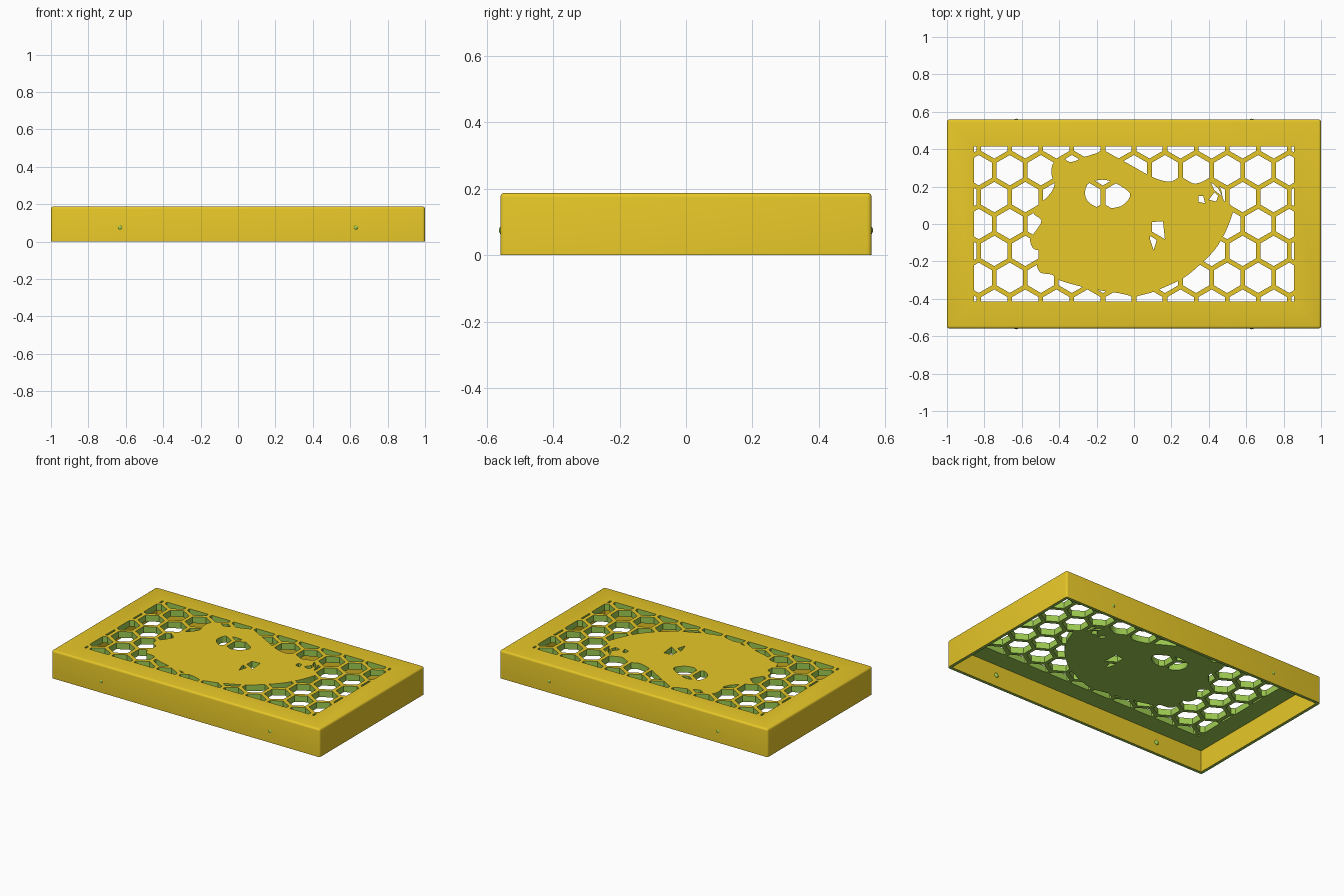
import bpy, bmesh, math
from mathutils import Vector

cube = bpy.data.objects.get("Cube")
if cube:
    bpy.data.objects.remove(cube, do_unlink=True)

W, D, H = 1.0, 0.559, 0.188      # half width, half depth, height
WALL, PLATE = 0.02, 0.042        # side wall and top plate thickness
PITCH, BAR = 0.166, 0.025        # honeycomb spacing and bar width


def material(name, rgb):
    m = bpy.data.materials.new(name)
    m.use_nodes = True
    m.diffuse_color = (*rgb, 1)
    m.node_tree.nodes["Principled BSDF"].inputs["Base Color"].default_value = (*rgb, 1)
    return m


gold = material("gold", (0.947, 0.679, 0.025))
green = material("green", (0.337, 0.597, 0.082))


def to_object(name, bm):
    bmesh.ops.recalc_face_normals(bm, faces=bm.faces)
    me = bpy.data.meshes.new(name)
    bm.to_mesh(me)
    bm.free()
    ob = bpy.data.objects.new(name, me)
    bpy.context.collection.objects.link(ob)
    return ob


def add_box(bm, x, y, z0, z1):
    verts = bmesh.ops.create_cube(bm, size=1)["verts"]
    for v in verts:
        v.co = Vector((v.co.x * 2 * x, v.co.y * 2 * y, z0 + (v.co.z + 0.5) * (z1 - z0)))


def box(name, x, y, z0, z1):
    bm = bmesh.new()
    add_box(bm, x, y, z0, z1)
    return to_object(name, bm)


def prisms(name, outlines, z0, z1):
    bm = bmesh.new()
    for pts in outlines:
        face = bm.faces.new([bm.verts.new((x, y, z0)) for x, y in pts])
        top = bmesh.ops.extrude_face_region(bm, geom=[face])["geom"]
        for v in top:
            if isinstance(v, bmesh.types.BMVert):
                v.co.z = z1
    return to_object(name, bm)


def rounded(pts, steps=3):
    """Closed smooth outline through the points."""
    out, n = [], len(pts)
    p = [Vector(q) for q in pts]
    for i in range(n):
        a, b, c, d = p[i - 1], p[i], p[(i + 1) % n], p[(i + 2) % n]
        for s in range(steps):
            t = s / steps
            out.append(0.5 * (2 * b + (c - a) * t + (2 * a - 5 * b + 4 * c - d) * t * t
                              + (3 * b - a - 3 * c + d) * t ** 3))
    return out


def boolean(target, tool, operation):
    mod = target.modifiers.new("cut", 'BOOLEAN')
    mod.operation, mod.solver, mod.object = operation, 'EXACT', tool
    bpy.context.view_layer.update()
    dg = bpy.context.evaluated_depsgraph_get()
    me = bpy.data.meshes.new_from_object(target.evaluated_get(dg))
    target.modifiers.clear()
    target.data = me
    bpy.data.objects.remove(tool, do_unlink=True)


# Silhouette panel with openings that let the honeycomb show
silhouette = [
    (-.16, .385), (-.10, .36), (0, .305), (.09, .255), (.17, .228), (.26, .228),
    (.33, .215), (.40, .235), (.46, .195), (.48, .125), (.53, .09), (.515, .02),
    (.48, -.06), (.43, -.14), (.35, -.22), (.27, -.285), (.17, -.335), (.08, -.37),
    (0, -.385), (-.08, -.37), (-.18, -.355), (-.28, -.335), (-.40, -.30), (-.44, -.27),
    (-.50, -.26), (-.52, -.21), (-.50, -.15), (-.54, -.13), (-.555, -.08), (-.52, -.03),
    (-.495, .02), (-.54, .06), (-.50, .11), (-.45, .16), (-.425, .21), (-.44, .26),
    (-.435, .32), (-.39, .36), (-.34, .33), (-.26, .36)]
openings = [
    rounded([(-.26, .145), (-.25, .21), (-.19, .235), (-.13, .23), (-.05, .19),
             (-.02, .15), (-.07, .095), (-.16, .085), (-.22, .10)]),
    [(.09, .01), (.155, .015), (.165, -.08), (.125, -.075), (.105, -.14), (.085, -.08)],
    [(.34, .15), (.37, .15), (.38, .11), (.34, .12)],
    [(.40, .13), (.43, .17), (.45, .15), (.44, .12)],
    [(.41, .225), (.45, .19), (.47, .15), (.43, .18)]]
panel = prisms("silhouette_panel", [rounded(silhouette)], -0.2, 0.5)
boolean(panel, prisms("openings", openings, -0.3, 0.6), 'DIFFERENCE')

# Honeycomb holes, trimmed to the window and kept clear of the panel
radius = (PITCH - BAR) / math.sqrt(3)
hexes = []
for row in range(-3, 4):
    for col in range(-6, 7):
        cx, cy = (col + (row % 2) / 2) * PITCH, row * PITCH * math.sqrt(3) / 2
        if abs(cx) < 0.93:
            hexes.append([(cx + radius * math.sin(k * math.pi / 3),
                           cy + radius * math.cos(k * math.pi / 3)) for k in range(6)])
holes = prisms("honeycomb_holes", hexes, 0.1, 0.3)
boolean(holes, box("window", 0.855, 0.414, 0.0, 0.4), 'INTERSECT')
boolean(holes, panel, 'DIFFERENCE')

# Cover: rounded box, hollow from below
bm = bmesh.new()
add_box(bm, W, D, 0, H)
soft = [e for e in bm.edges if any(v.co.z > 0.1 for v in e.verts)]
bmesh.ops.bevel(bm, geom=soft, offset=0.014, segments=4, profile=0.5, affect='EDGES')
cover = to_object("vented_cover", bm)
boolean(cover, box("hollow", W - WALL, D - WALL, -0.1, H - PLATE), 'DIFFERENCE')
boolean(cover, holes, 'DIFFERENCE')

# Green on cut sides and everything facing down, gold elsewhere
me = cover.data
me.materials.clear()
me.materials.append(gold)
me.materials.append(green)
for p in me.polygons:
    inside = abs(p.center.x) < 0.9 and abs(p.center.y) < 0.45
    cut_side = abs(p.normal.z) < 0.5 and inside and p.center.z > 0.1
    p.material_index = 1 if p.normal.z < -0.5 or cut_side else 0

# Snap bumps in the long walls
for sx, xname in ((-1, "right"), (1, "left")):
    for sy, yname in ((-1, "front"), (1, "back")):
        bm = bmesh.new()
        bmesh.ops.create_uvsphere(bm, u_segments=16, v_segments=10, radius=0.017)
        bump = to_object(f"snap_bump_{yname}_{xname}", bm)
        bump.location = (sx * 0.63, sy * (D - 0.013), 0.075)
        bump.data.materials.append(green)

# Smooth shading with sharp edges kept
bpy.ops.object.select_all(action='DESELECT')
for ob in bpy.context.collection.objects:
    if ob.type == 'MESH' and ob.name.startswith(("vented", "snap")):
        ob.select_set(True)
        bpy.context.view_layer.objects.active = ob
bpy.ops.object.shade_smooth_by_angle(angle=math.radians(30))
